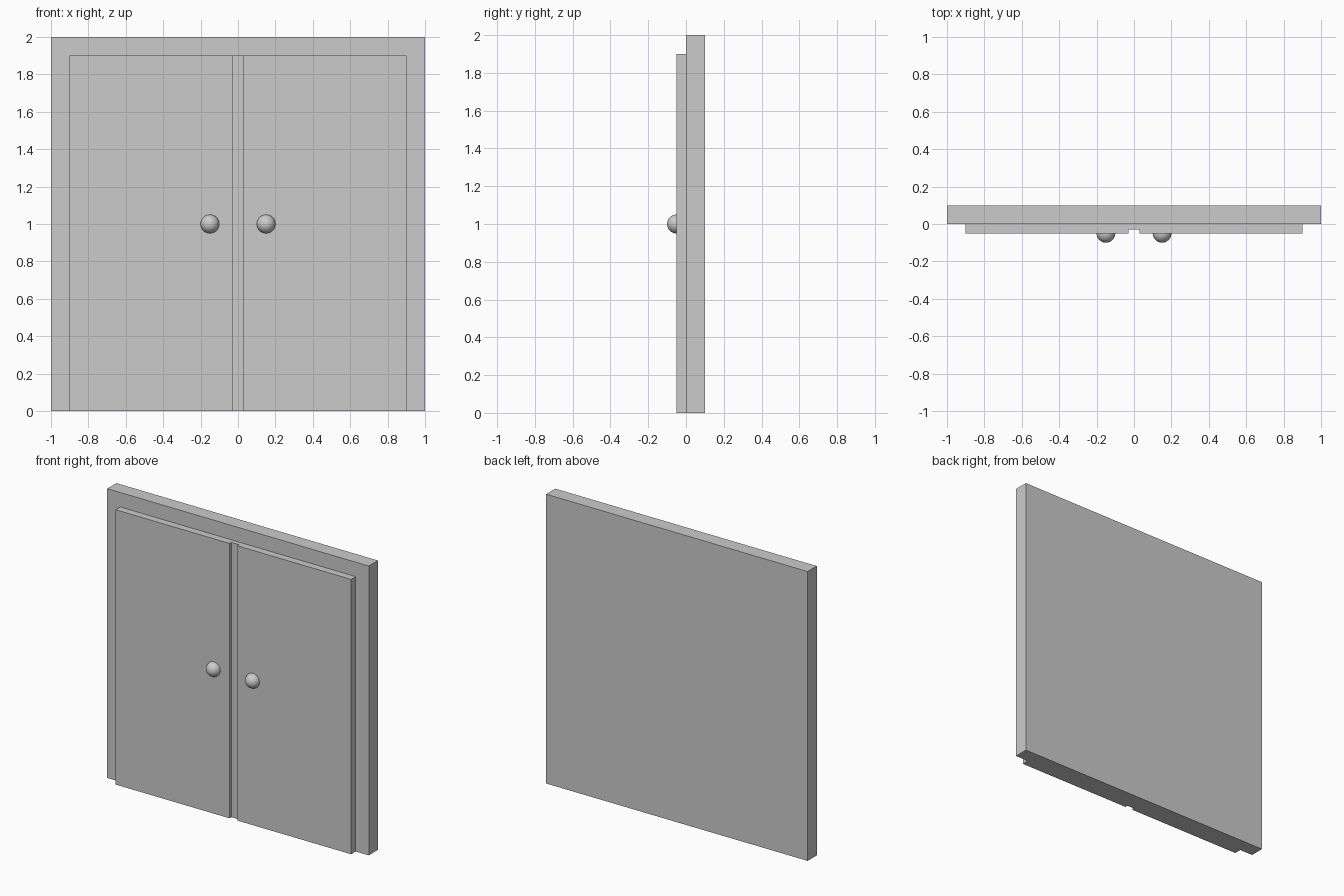
import bpy

if "Cube" in bpy.data.objects:
    bpy.data.objects.remove(bpy.data.objects["Cube"])


def box(name, x0, x1, y0, y1, z0, z1):
    bpy.ops.mesh.primitive_cube_add(size=1, location=((x0 + x1) / 2, (y0 + y1) / 2, (z0 + z1) / 2))
    ob = bpy.context.object
    ob.name = name
    ob.scale = (x1 - x0, y1 - y0, z1 - z0)
    bpy.ops.object.transform_apply(location=False, rotation=False, scale=True)
    return ob


# Back frame slab
box("frame", -1, 1, 0, 0.1, 0, 2)

# Recessed strip in the gap between the doors
box("centre_strip", -0.03, 0.03, -0.03, 0, 0, 1.9)

# Pair of doors, each with a round knob half sunk into its face
for side, s in (("left", -1), ("right", 1)):
    xs = sorted((s * 0.03, s * 0.9))
    box(side + "_door", xs[0], xs[1], -0.05, 0, 0, 1.9)
    bpy.ops.mesh.primitive_uv_sphere_add(segments=32, ring_count=16, radius=0.05,
                                         location=(s * 0.15, -0.05, 1))
    bpy.context.object.name = side + "_knob"
    bpy.ops.object.shade_smooth()
